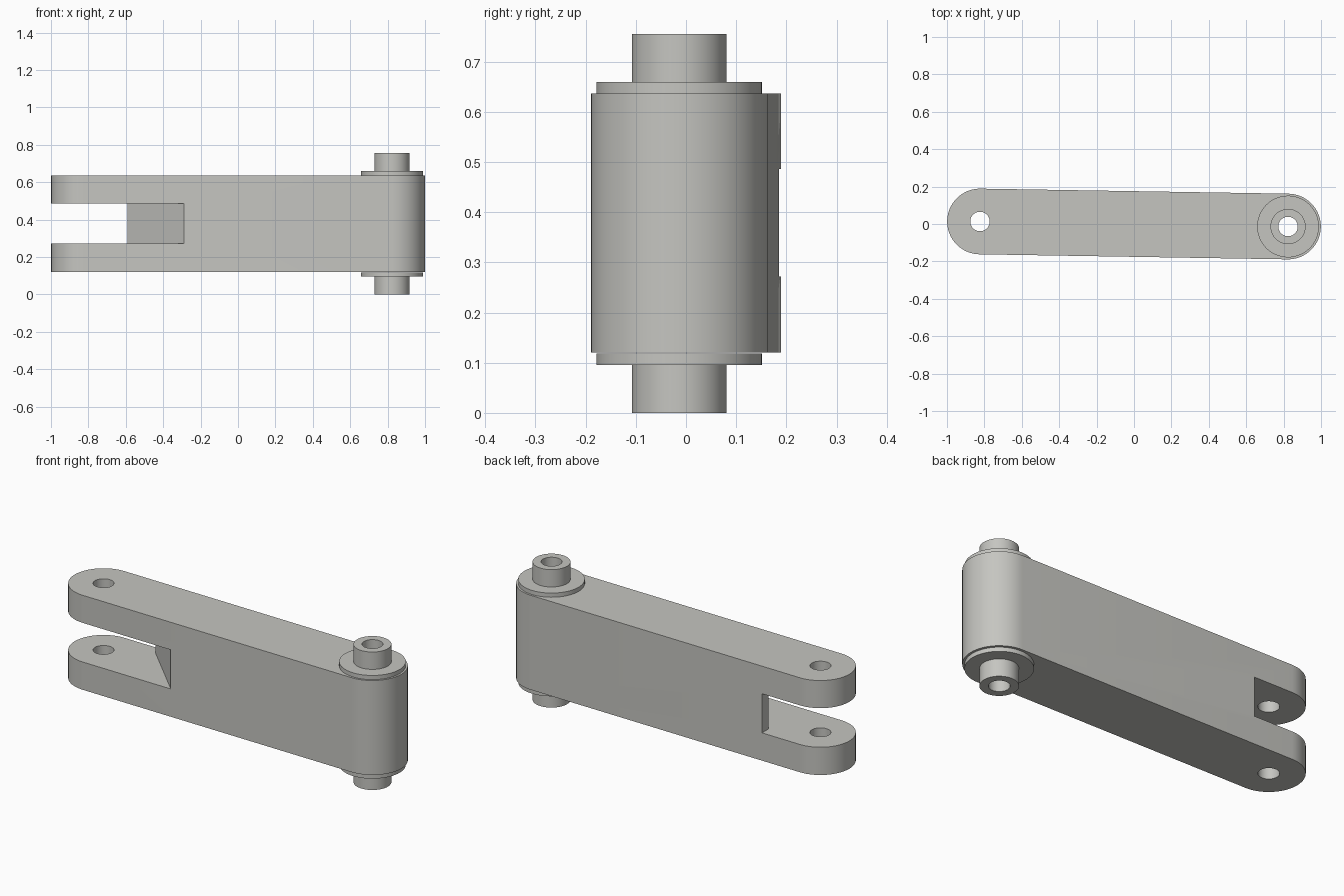
import bpy, bmesh, math

if "Cube" in bpy.data.objects:
    bpy.data.objects.remove(bpy.data.objects["Cube"])

# Main dimensions
CX, CY, R = 0.8235, 0.0135, 0.1755     # pivot centres and end radius
Z0, Z1 = 0.12, 0.637                   # link bottom and top
BORE = 0.052
MID = 0.3785

grey = bpy.data.materials.new("warm_grey")
grey.diffuse_color = (0.56, 0.56, 0.53, 1)
grey.use_nodes = True
grey.node_tree.nodes["Principled BSDF"].inputs["Base Color"].default_value = grey.diffuse_color


def add_object(name, bm):
    bmesh.ops.recalc_face_normals(bm, faces=bm.faces)
    me = bpy.data.meshes.new(name)
    bm.to_mesh(me)
    bm.free()
    me.materials.append(grey)
    ob = bpy.data.objects.new(name, me)
    bpy.context.collection.objects.link(ob)
    return ob


def prism(name, pts, z0, z1):
    bm = bmesh.new()
    f = bm.faces.new([bm.verts.new((x, y, z0)) for x, y in pts])
    ext = bmesh.ops.extrude_face_region(bm, geom=[f])
    for v in ext["geom"]:
        if isinstance(v, bmesh.types.BMVert):
            v.co.z = z1
    return add_object(name, bm)


def arc(cx, cy, r, a0, a1, n):
    return [(cx + r * math.cos(a0 + (a1 - a0) * i / n),
             cy + r * math.sin(a0 + (a1 - a0) * i / n)) for i in range(n + 1)]


def lathe(name, profile, cx, cy, n=64):
    bm = bmesh.new()
    rings = []
    for i in range(n):
        a = 2 * math.pi * i / n
        rings.append([bm.verts.new((cx + r * math.cos(a), cy + r * math.sin(a), z))
                      for r, z in profile])
    m = len(profile)
    for i in range(n):
        a, b = rings[i], rings[(i + 1) % n]
        for k in range(m):
            bm.faces.new((a[k], b[k], b[(k + 1) % m], a[(k + 1) % m]))
    return add_object(name, bm)


def smooth(ob):
    bpy.ops.object.select_all(action='DESELECT')
    ob.select_set(True)
    bpy.context.view_layer.objects.active = ob
    bpy.ops.object.shade_smooth_by_angle(angle=math.radians(30))


# Link body: slightly tilted stadium outline
t = math.atan2(-2 * CY, 2 * CX)
h = math.pi / 2
outline = arc(CX, -CY, R, t - h, t + h, 32) + arc(-CX, CY, R, t + h, t + 3 * h, 32)
body = prism("link_body", outline, Z0, Z1)

# Cutters: fork slot with a slanted end, and the two pivot bores
cutters = [prism("slot_cutter",
                 [(-1.2, -0.4), (-0.29, -0.4), (-0.29, -0.168),
                  (-0.59, 0.13), (-0.59, 0.4), (-1.2, 0.4)], 0.272, 0.486)]
for s in (-1, 1):
    circle = arc(s * CX, -s * CY, BORE, 0, 2 * math.pi, 64)[:-1]
    cutters.append(prism("bore_cutter", circle, -0.2, 1.0))
for c in cutters:
    c.hide_render = True
    mod = body.modifiers.new("cut", 'BOOLEAN')
    mod.operation = 'DIFFERENCE'
    mod.solver = 'EXACT'
    mod.object = c
dg = bpy.context.evaluated_depsgraph_get()
cut_mesh = bpy.data.meshes.new_from_object(body.evaluated_get(dg))
body.modifiers.clear()
body.data = cut_mesh
for c in cutters:
    bpy.data.objects.remove(c)
smooth(body)

# Flanged hollow pivot bosses, mirrored above and below
profile = [(BORE, Z1), (0.165, Z1), (0.165, 0.66), (0.094, 0.66),
           (0.094, 0.755), (BORE, 0.755)]
for name, flip in (("upper_pivot_boss", False), ("lower_pivot_boss", True)):
    p = [(r, 2 * MID - z - 0.002 if flip else z) for r, z in profile]
    smooth(lathe(name, p, CX, -CY))
